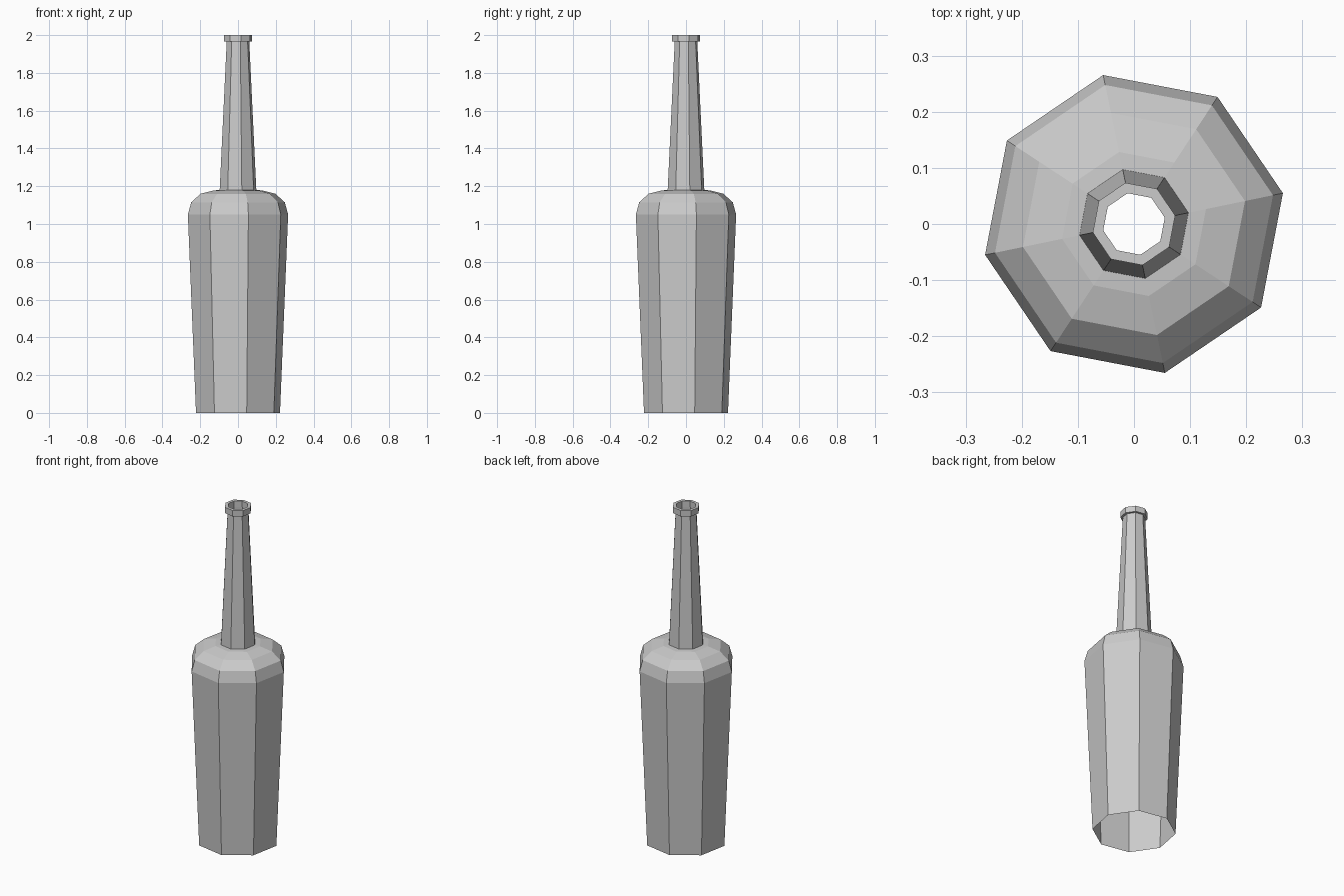
import bpy, bmesh, math

if "Cube" in bpy.data.objects:
    bpy.data.objects.remove(bpy.data.objects["Cube"])

SIDES = 8
TWIST = math.radians(11.7)


def lathe(name, profile):
    """Revolve a (radius, z) profile into an open eight-sided shell."""
    bm = bmesh.new()
    rings = []
    for r, z in profile:
        angles = [TWIST + i * math.tau / SIDES for i in range(SIDES)]
        rings.append([bm.verts.new((r * math.cos(a), r * math.sin(a), z)) for a in angles])
    for low, high in zip(rings, rings[1:]):
        for i in range(SIDES):
            j = (i + 1) % SIDES
            bm.faces.new((low[i], low[j], high[j], high[i]))
    mesh = bpy.data.meshes.new(name)
    bm.to_mesh(mesh)
    bm.free()
    obj = bpy.data.objects.new(name, mesh)
    bpy.context.collection.objects.link(obj)
    return obj


# Whole bottle shell, open at the bottom and the mouth
lathe("bottle", [
    (0.227, 0.0), (0.271, 1.05),                    # tapered body
    (0.253, 1.115), (0.202, 1.16), (0.131, 1.178),  # rounded shoulder
    (0.099, 1.18), (0.061, 1.965),                  # neck
    (0.075, 1.965), (0.075, 2.0),                   # lip
    (0.056, 2.0), (0.056, 1.965),                   # mouth
])
